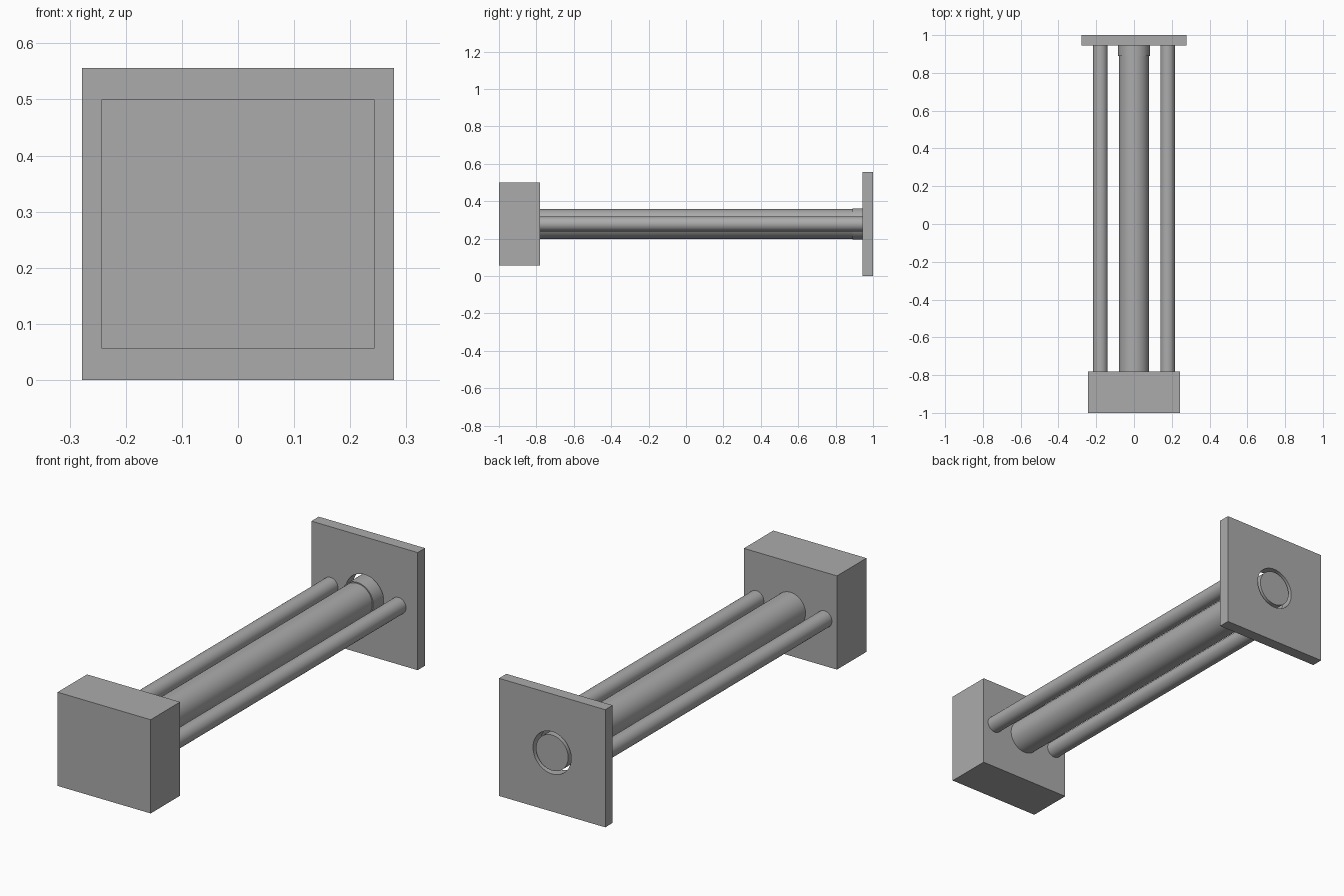
import bpy
import math

if "Cube" in bpy.data.objects:
    bpy.data.objects.remove(bpy.data.objects["Cube"], do_unlink=True)

AXIS_Z = 0.278   # height of the common centre line
PLATE_FRONT = 0.945
BLOCK_BACK = -0.78

grey = bpy.data.materials.new("plain grey")
grey.use_nodes = True
colour = (0.41, 0.41, 0.41, 1)
grey.diffuse_color = colour
grey.node_tree.nodes["Principled BSDF"].inputs["Base Color"].default_value = colour


def finish(name):
    obj = bpy.context.object
    obj.name = name
    obj.data.materials.append(grey)
    return obj


def box(name, width, height, y0, y1):
    bpy.ops.mesh.primitive_cube_add(size=1, location=(0, (y0 + y1) / 2, AXIS_Z))
    bpy.context.object.scale = (width, y1 - y0, height)
    bpy.ops.object.transform_apply(location=False, rotation=False, scale=True)
    return finish(name)


def rod(name, x, radius, y0, y1):
    bpy.ops.mesh.primitive_cylinder_add(
        vertices=64, radius=radius, depth=y1 - y0,
        location=(x, (y0 + y1) / 2, AXIS_Z), rotation=(math.pi / 2, 0, 0))
    obj = finish(name)
    bpy.ops.object.shade_smooth_by_angle(angle=math.radians(30))
    return obj


# Solid block at the front
box("front_block", 0.487, 0.443, -1, BLOCK_BACK)

# Square end plate with a clearance hole
plate = box("end_plate", 0.556, 0.556, PLATE_FRONT, 1)
cutter = rod("hole_cutter", 0, 0.1, 0.9, 1.05)
cutter.hide_render = True
hole = plate.modifiers.new("hole", "BOOLEAN")
hole.operation = "DIFFERENCE"
hole.solver = "EXACT"
hole.object = cutter
bpy.context.view_layer.objects.active = plate
bpy.ops.object.modifier_apply(modifier="hole")
bpy.data.objects.remove(cutter, do_unlink=True)
bpy.ops.object.select_all(action="DESELECT")
plate.select_set(True)
bpy.ops.object.shade_smooth_by_angle(angle=math.radians(30))

# Central shaft with a slightly wider collar passing through the hole
rod("central_shaft", 0, 0.079, BLOCK_BACK, 0.9)
rod("shaft_collar", 0, 0.084, 0.89, 1)

# Guide rods on both sides
for side, x in (("left", 0.178), ("right", -0.178)):
    rod(side + "_guide_rod", x, 0.039, BLOCK_BACK, PLATE_FRONT)
